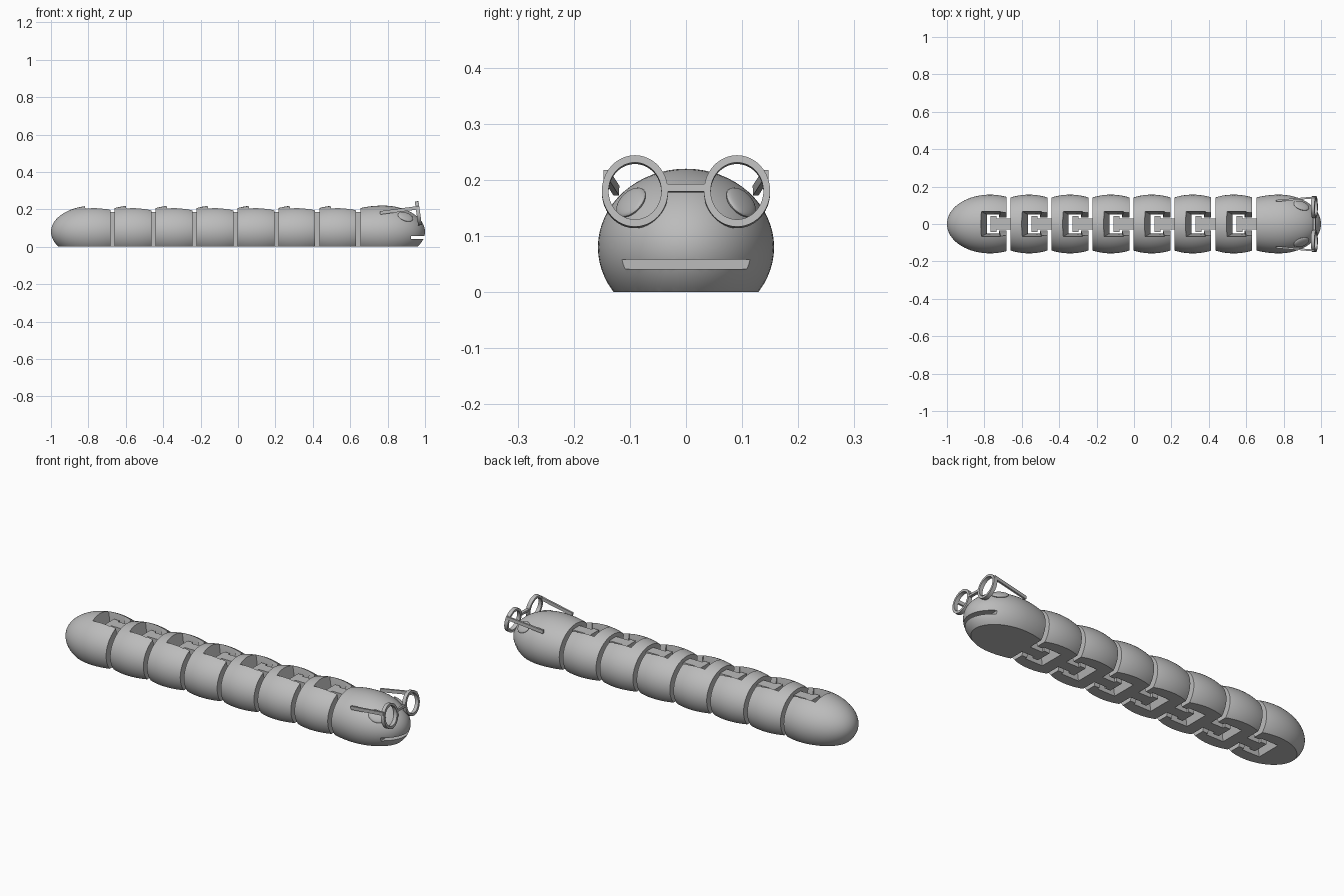
import bpy, bmesh, math
from mathutils import Matrix, Vector

if "Cube" in bpy.data.objects:
    bpy.data.objects.remove(bpy.data.objects["Cube"])

grey = bpy.data.materials.new("plain grey")
grey.diffuse_color = (0.5, 0.5, 0.5, 1)
grey.use_nodes = True
grey.node_tree.nodes["Principled BSDF"].inputs["Base Color"].default_value = grey.diffuse_color

RY, RZ, CZ = 0.157, 0.14, 0.08      # body cross-section radii and centre height
PITCH, GAP = 0.219, 0.022


def finish(name, bm, smooth=True):
    bmesh.ops.recalc_face_normals(bm, faces=bm.faces)
    me = bpy.data.meshes.new(name)
    bm.to_mesh(me)
    bm.free()
    me.materials.append(grey)
    ob = bpy.data.objects.new(name, me)
    bpy.context.collection.objects.link(ob)
    if smooth:
        shade(me)
    return ob


def shade(me):
    for p in me.polygons:
        p.use_smooth = True
    me.set_sharp_from_angle(angle=math.radians(30))


def body(name, centre, back, front, x0, x1):
    """Ellipsoid along x, trimmed flat at x0, x1 and the ground."""
    bm = bmesh.new()
    bmesh.ops.create_uvsphere(bm, u_segments=64, v_segments=40, radius=1,
                              matrix=Matrix.Rotation(math.pi / 2, 4, 'Y'))
    for v in bm.verts:
        v.co.x = centre + v.co.x * (front if v.co.x > 0 else back)
        v.co.y *= RY
        v.co.z = CZ + v.co.z * RZ
    for co, no in (((x0, 0, 0), (-1, 0, 0)), ((x1, 0, 0), (1, 0, 0)),
                   ((0, 0, 0), (0, 0, -1))):
        geom = bm.verts[:] + bm.edges[:] + bm.faces[:]
        res = bmesh.ops.bisect_plane(bm, geom=geom, plane_co=co, plane_no=no,
                                     clear_outer=True)
        edges = [e for e in res["geom_cut"]
                 if isinstance(e, bmesh.types.BMEdge) and e.is_boundary]
        if edges:
            bmesh.ops.edgeloop_fill(bm, edges=edges)
    return finish(name, bm)


def layered(name, layers):
    """Block from stacked rectangles: (z, x_min, x_max, half_width)."""
    bm = bmesh.new()
    rings = [[bm.verts.new(p) for p in ((a, -w, z), (b, -w, z), (b, w, z), (a, w, z))]
             for z, a, b, w in layers]
    bm.faces.new(rings[0])
    bm.faces.new(rings[-1])
    for r, s in zip(rings, rings[1:]):
        for i in range(4):
            j = (i + 1) % 4
            bm.faces.new((r[i], r[j], s[j], s[i]))
    return finish(name, bm, False)


def cut(ob, cutter):
    cutter.hide_render = True
    mod = ob.modifiers.new("cut", 'BOOLEAN')
    mod.operation, mod.solver, mod.object = 'DIFFERENCE', 'EXACT', cutter
    bpy.context.view_layer.update()
    me = bpy.data.meshes.new_from_object(
        ob.evaluated_get(bpy.context.evaluated_depsgraph_get()))
    ob.modifiers.clear()
    ob.data = me
    shade(me)
    bpy.data.objects.remove(cutter)


def socket(ob, e):
    """Hourglass pocket with a narrow mouth at the front end e."""
    cut(ob, layered("pocket_cutter", [(-0.02, e - 0.14, e - 0.028, 0.072),
                                      (0.09, e - 0.105, e - 0.04, 0.05),
                                      (0.24, e - 0.143, e - 0.028, 0.073)]))
    cut(ob, layered("mouth_cutter", [(-0.02, e - 0.06, e + 0.02, 0.06),
                                     (0.09, e - 0.06, e + 0.02, 0.034),
                                     (0.24, e - 0.06, e + 0.02, 0.073)]))


def hook(name, e):
    """T-shaped link reaching back into the pocket that ends at e."""
    layered(name + "_bar", [(0, e - 0.06, e + GAP + 0.02, 0.029),
                            (0.185, e - 0.06, e + GAP + 0.02, 0.029)])
    layered(name + "_crosspiece", [(0, e - 0.085, e - 0.052, 0.042),
                                   (0.185, e - 0.085, e - 0.052, 0.042)])


def box(name, size, matrix):
    bm = bmesh.new()
    bmesh.ops.create_cube(bm, size=1, matrix=matrix @ Matrix.Diagonal((*size, 1)))
    return finish(name, bm, False)


# tail
end = -0.682
tail = body("tail", -0.77, 0.23, 0.23, -2, end)
socket(tail, end)

# body segments
for i in range(6):
    start = end + GAP
    hook(f"hook_{i + 1}", end)
    end += PITCH
    seg = body(f"segment_{i + 1}", (start + end) / 2, 0.23, 0.23, start, end)
    socket(seg, end)

# head with a slot mouth
hook("head_hook", end)
head = body("head", 0.775, 0.28, 0.225, end + GAP, 2)
cut(head, layered("smile_cutter", [(0.041, 0.925, 1.1, 0.2), (0.058, 0.925, 1.1, 0.2)]))

# glasses and eyes
tilt = Matrix.Rotation(math.radians(-8), 4, 'Y')
for side, s in (("left", 1), ("right", -1)):
    # eye: flattened ellipsoid lying on the head surface
    pos = Vector((0.895, 0.098 * s, 0.16))
    n = Vector((2.37, 4.06 * s, 4.08)).normalized()
    t = (Vector((1, 0, 0)) - n * n.x).normalized()
    b = n.cross(t)
    m = Matrix((t, b, n)).transposed().to_4x4()
    m.translation = pos
    bm = bmesh.new()
    bmesh.ops.create_uvsphere(bm, u_segments=32, v_segments=16, radius=1,
                              matrix=m @ Matrix.Diagonal((0.044, 0.032, 0.01, 1)))
    finish(side + "_eye", bm)

    # lens rim: rectangular section spun about x
    bm = bmesh.new()
    vs = [bm.verts.new(p) for p in ((-0.01, 0, 0.047), (0.01, 0, 0.047),
                                    (0.01, 0, 0.059), (-0.01, 0, 0.059))]
    es = [bm.edges.new((vs[i], vs[(i + 1) % 4])) for i in range(4)]
    bmesh.ops.spin(bm, geom=vs + es, cent=(0, 0, 0), axis=(1, 0, 0),
                   angle=2 * math.pi, steps=48)
    bmesh.ops.remove_doubles(bm, verts=bm.verts, dist=1e-5)
    bm.transform(Matrix.Translation((0.964, 0.091 * s, 0.179)) @ tilt
                 @ Matrix.Diagonal((1, 1, 1.09, 1)))
    finish(side + "_lens_rim", bm)

    # temple arm
    a, c = Vector((0.965, 0.142 * s, 0.209)), Vector((0.76, 0.124 * s, 0.181))
    m = (c - a).to_track_quat('X', 'Z').to_matrix().to_4x4()
    m.translation = (a + c) / 2
    box(side + "_temple_arm", ((c - a).length, 0.01, 0.018), m)

box("glasses_bridge", (0.014, 0.076, 0.013),
    Matrix.Translation((0.964, 0, 0.185)) @ tilt)
